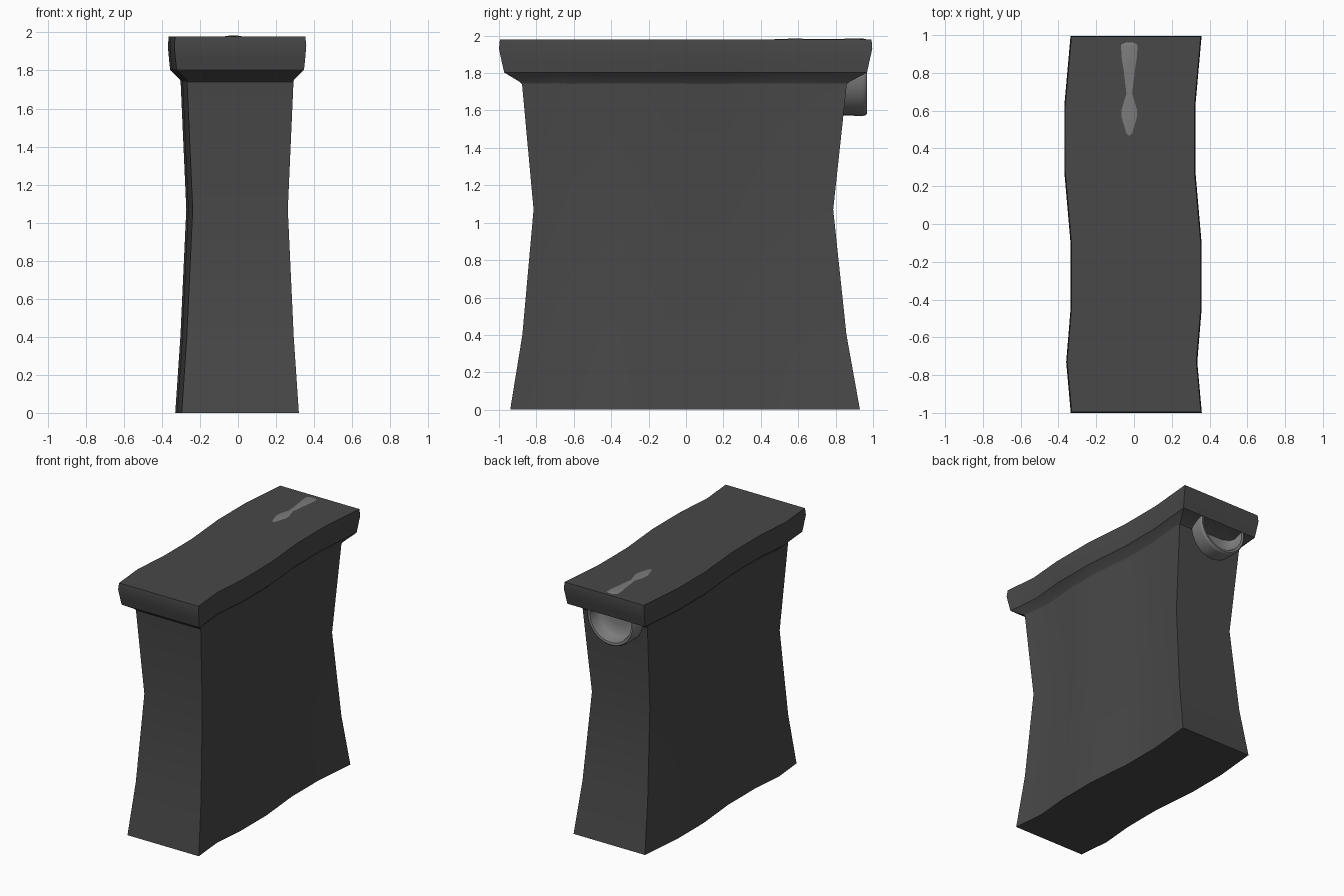
import bpy, bmesh, math

if "Cube" in bpy.data.objects:
    bpy.data.objects.remove(bpy.data.objects["Cube"])

STATIONS = [-1, -0.73, -0.45, -0.1, 0.28, 0.63, 1]               # along the length
SWAY = [0.012, -0.012, 0.011, 0.011, -0.022, -0.022, 0.011]      # sideways wave


def material(name, v):
    m = bpy.data.materials.new(name)
    m.diffuse_color = (v, v, v, 1)
    m.use_nodes = True
    m.node_tree.nodes["Principled BSDF"].inputs["Base Color"].default_value = m.diffuse_color
    return m


def finish(name, bm, mat, angle):
    bmesh.ops.recalc_face_normals(bm, faces=bm.faces)
    me = bpy.data.meshes.new(name)
    bm.to_mesh(me)
    bm.free()
    ob = bpy.data.objects.new(name, me)
    bpy.context.collection.objects.link(ob)
    me.materials.append(mat)
    bpy.ops.object.select_all(action='DESELECT')
    ob.select_set(True)
    bpy.context.view_layer.objects.active = ob
    bpy.ops.object.shade_smooth_by_angle(angle=math.radians(angle))
    return ob


def bridge(bm, rings):
    n = len(rings[0])
    for a, b in zip(rings, rings[1:]):
        for i in range(n):
            j = (i + 1) % n
            bm.faces.new((a[i], a[j], b[j], b[i]))


def wavy_block(name, levels, mat):
    """Loft of wavy outlines; level = z, half width, front y, back y."""
    bm = bmesh.new()
    rings = []
    for z, w, y0, y1 in levels:
        mid, half = (y0 + y1) / 2, (y1 - y0) / 2
        side = [(mid + half * t, s) for t, s in zip(STATIONS, SWAY)]
        pts = [(s + w, y) for y, s in side] + [(s - w, y) for y, s in reversed(side)]
        rings.append([bm.verts.new((x, y, z)) for x, y in pts])
    bridge(bm, rings)
    # end caps as strips across the width
    n = 2 * len(STATIONS)
    for r in (rings[0], rings[-1]):
        for i in range(len(STATIONS) - 1):
            bm.faces.new((r[i], r[i + 1], r[n - 2 - i], r[n - 1 - i]))
    return finish(name, bm, mat, 35)


dark = material("dark_grey", 0.065)
mid_grey = material("mid_grey", 0.2)

# Waisted pillar
wavy_block("pillar", [(0, 0.308, -0.94, 0.93), (0.4, 0.281, -0.875, 0.858),
                      (1.07, 0.25, -0.815, 0.787), (1.745, 0.28, -0.877, 0.86)], dark)

# Overhanging cap with a coved underside
wavy_block("cap", [(1.735, 0.277, -0.873, 0.857), (1.752, 0.283, -0.888, 0.872),
                   (1.803, 0.335, -0.972, 0.968), (1.86, 0.341, -0.985, 0.98),
                   (1.93, 0.347, -1.0, 0.996), (1.98, 0.342, -0.995, 0.992)], dark)

# Round socket buried in the top, showing at the back and just breaking the top
profile = [(0.17, 0.3), (0.195, 0.4), (0.2035, 0.48), (0.2066, 0.585), (0.2035, 0.69),
           (0.205, 0.82), (0.207, 0.945), (0.204, 0.96), (0.195, 0.968), (0.178, 0.965),
           (0.172, 0.95), (0.165, 0.905), (0.14, 0.88), (0.08, 0.868)]
bm = bmesh.new()
N = 32
rings = [[bm.verts.new((-0.025 + r * math.sin(2 * math.pi * i / N), y,
                        1.778 + r * math.cos(2 * math.pi * i / N))) for i in range(N)]
         for r, y in profile]
bridge(bm, rings)
bm.faces.new(rings[0])
bm.faces.new(rings[-1])
finish("socket", bm, mid_grey, 40)
